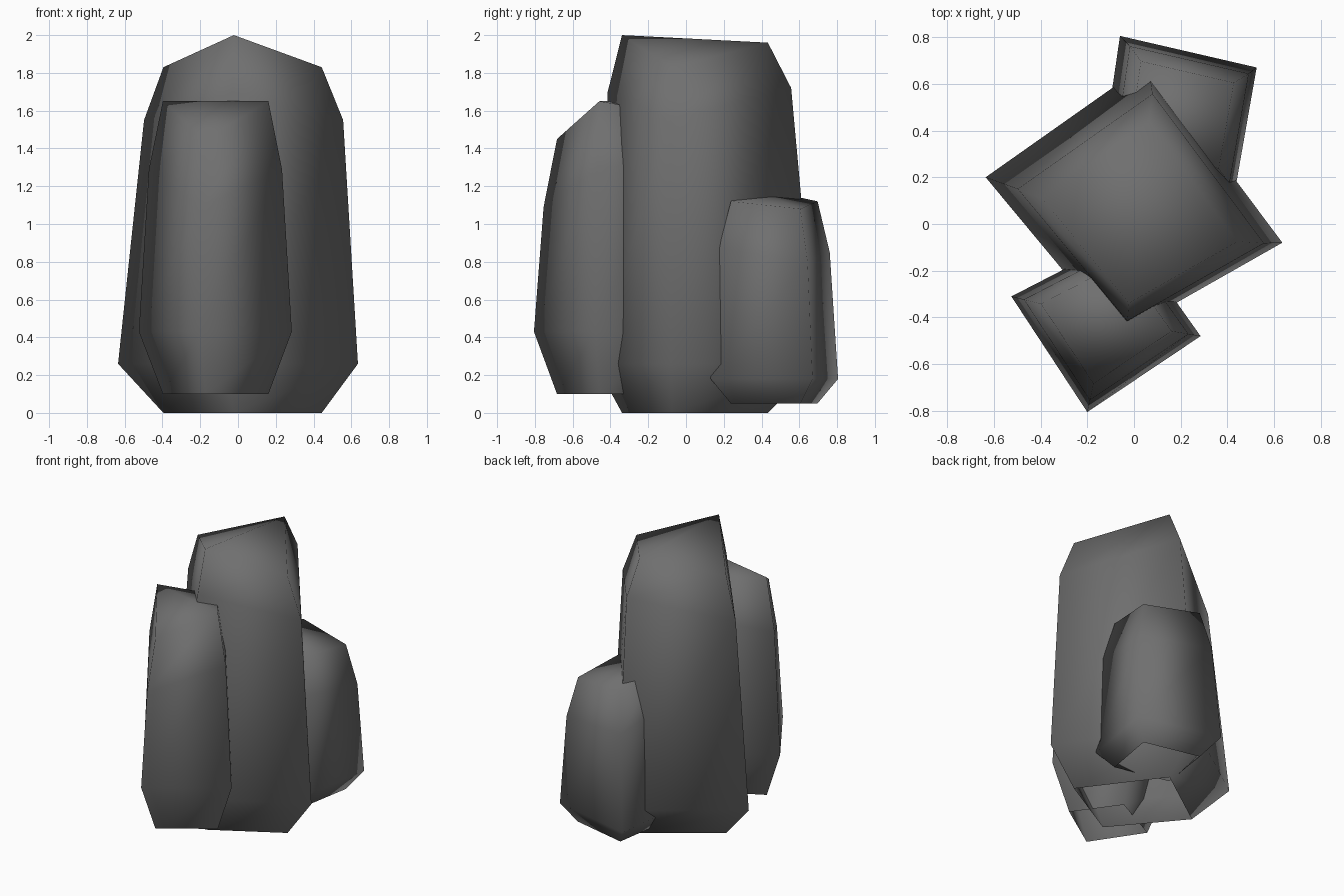
import bpy
import bmesh
from mathutils import Vector

cube = bpy.data.objects.get("Cube")
if cube:
    bpy.data.objects.remove(cube, do_unlink=True)

# Single stone colour
stone = bpy.data.materials.new("dark_grey_stone")
stone.use_nodes = True
grey = (0.16, 0.16, 0.16, 1)
stone.diffuse_color = grey
shader = stone.node_tree.nodes["Principled BSDF"]
shader.inputs["Base Color"].default_value = grey
shader.inputs["Roughness"].default_value = 0.9


def rock_pillar(name, corners, base_z, bulge_z, mid_z, top_z,
                mid_scale, end_scale, ridge, mid_shift=(0, 0), end_shift=(0, 0)):
    """Four-sided pillar: narrow open base, wide bulge, tapering shoulder, ridged top.
    Corners run counter-clockwise; ridge is the corner where the top fold starts."""
    corners = [Vector(c) for c in corners]
    centre = sum(corners, Vector((0, 0))) / len(corners)
    bm = bmesh.new()

    def ring(scale, shift, heights):
        points = [centre + Vector(shift) + (c - centre) * scale for c in corners]
        return [bm.verts.new((p.x, p.y, z)) for p, z in zip(points, heights)]

    rings = [
        ring(end_scale, end_shift, [base_z] * 4),
        ring(1, (0, 0), [bulge_z] * 4),
        ring(mid_scale, mid_shift, mid_z),
        ring(end_scale, end_shift, top_z),
    ]

    # Walls between neighbouring rings
    for low, high in zip(rings, rings[1:]):
        for i in range(4):
            j = (i + 1) % 4
            bm.faces.new((low[i], low[j], high[j], high[i]))

    # Folded top; the underside stays open
    top = rings[-1][ridge:] + rings[-1][:ridge]
    bm.faces.new((top[0], top[1], top[2]))
    bm.faces.new((top[0], top[2], top[3]))

    for face in bm.faces:
        face.smooth = True
    mesh = bpy.data.meshes.new(name)
    bm.to_mesh(mesh)
    bm.free()
    mesh.materials.append(stone)
    obj = bpy.data.objects.new(name, mesh)
    bpy.context.collection.objects.link(obj)


# Tall central pillar, corners: front, right side, back, left side
rock_pillar("main_pillar",
            corners=[(-0.07, -0.48), (0.635, -0.08), (0.06, 0.69), (-0.635, 0.20)],
            base_z=0, bulge_z=0.26,
            mid_z=[1.70, 1.55, 1.72, 1.55], top_z=[2.0, 1.83, 1.96, 1.83],
            mid_scale=0.83, end_scale=0.66, ridge=0,
            mid_shift=(0.03, -0.03), end_shift=(0.025, -0.05))

# Medium pillar leaning against the front
rock_pillar("front_pillar",
            corners=[(-0.20, -0.805), (0.285, -0.48), (-0.02, -0.05), (-0.525, -0.31)],
            base_z=0.1, bulge_z=0.43,
            mid_z=[1.09, 1.29, 1.35, 1.29], top_z=[1.45, 1.65, 1.60, 1.65],
            mid_scale=0.87, end_scale=0.69, ridge=1)

# Short pillar at the back
rock_pillar("back_pillar",
            corners=[(0.43, 0.13), (0.525, 0.67), (-0.06, 0.805), (-0.14, 0.26)],
            base_z=0.05, bulge_z=0.18,
            mid_z=[0.87, 0.80, 0.85, 0.94], top_z=[1.12, 1.08, 1.12, 1.20],
            mid_scale=0.87, end_scale=0.68, ridge=1,
            mid_shift=(0.01, 0), end_shift=(0.01, 0))
